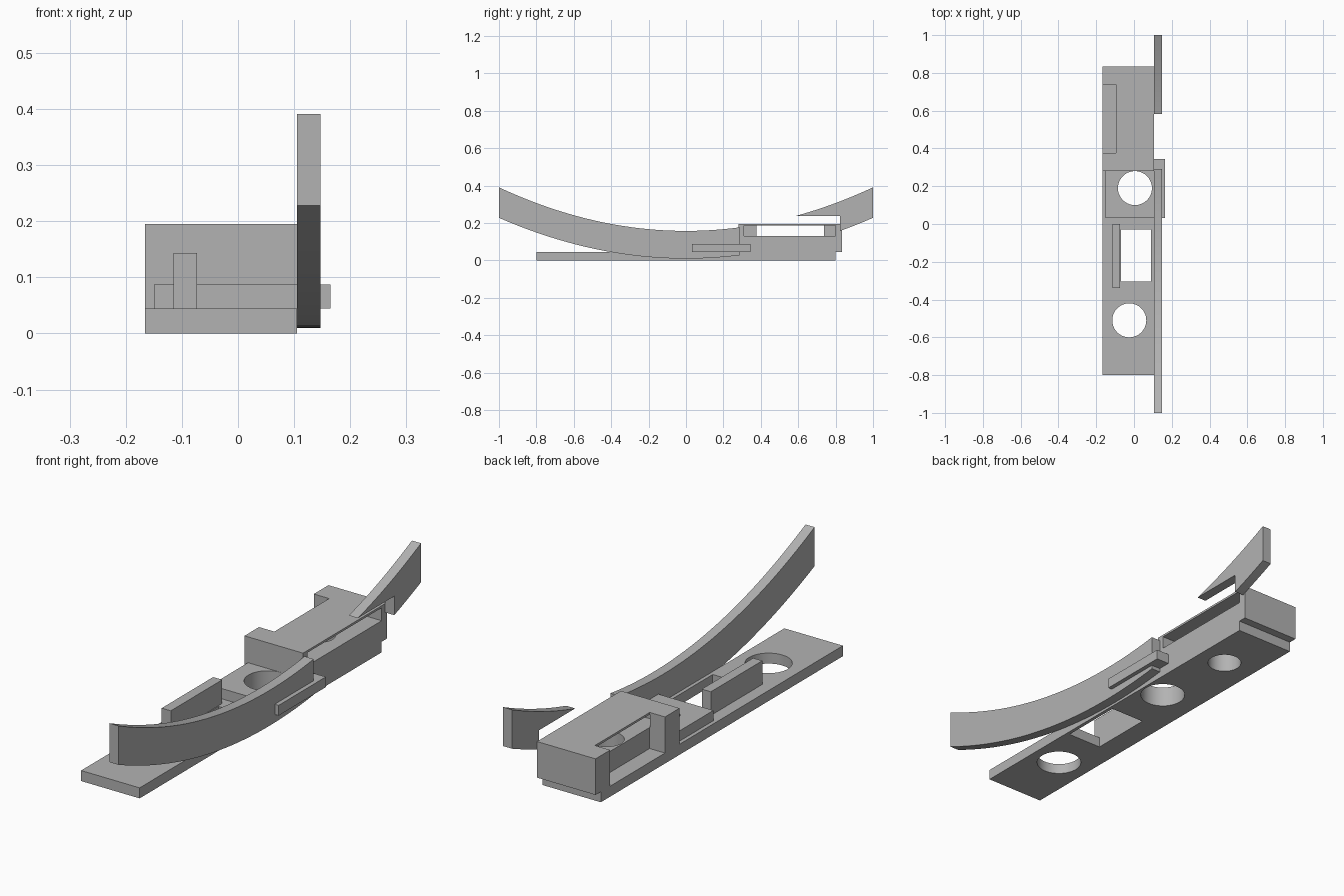
import bpy
import bmesh
from mathutils import Matrix, Vector

cube = bpy.data.objects.get("Cube")
if cube:
    bpy.data.objects.remove(cube, do_unlink=True)

grey = bpy.data.materials.new("plain grey")
grey.use_nodes = True
colour = (0.45, 0.45, 0.45, 1)
grey.diffuse_color = colour
grey.node_tree.nodes["Principled BSDF"].inputs["Base Color"].default_value = colour


def finish(name, bm):
    bmesh.ops.recalc_face_normals(bm, faces=bm.faces)
    mesh = bpy.data.meshes.new(name)
    bm.to_mesh(mesh)
    bm.free()
    mesh.materials.append(grey)
    obj = bpy.data.objects.new(name, mesh)
    bpy.context.collection.objects.link(obj)
    return obj


def box(name, x, y, z):
    bm = bmesh.new()
    lo, hi = Vector((x[0], y[0], z[0])), Vector((x[1], y[1], z[1]))
    matrix = Matrix.Translation((lo + hi) / 2) @ Matrix.Diagonal((*(hi - lo), 1))
    bmesh.ops.create_cube(bm, size=1, matrix=matrix)
    return finish(name, bm)


def cylinder(name, x, y, radius, z):
    bm = bmesh.new()
    bmesh.ops.create_cone(bm, cap_ends=True, segments=64, radius1=radius, radius2=radius,
                          depth=z[1] - z[0],
                          matrix=Matrix.Translation((x, y, sum(z) / 2)))
    return finish(name, bm)


def cut(obj, *cutters):
    bpy.context.view_layer.objects.active = obj
    for cutter in cutters:
        mod = obj.modifiers.new("cut", 'BOOLEAN')
        mod.operation = 'DIFFERENCE'
        mod.solver = 'EXACT'
        mod.object = cutter
        bpy.ops.object.modifier_apply(modifier=mod.name)
        bpy.data.objects.remove(cutter, do_unlink=True)


def smooth(obj):
    bpy.ops.object.select_all(action='DESELECT')
    obj.select_set(True)
    bpy.context.view_layer.objects.active = obj
    bpy.ops.object.shade_smooth_by_angle(angle=0.5)


LEFT, RIGHT = 0.105, -0.166   # side faces of the body
FLOOR = 0.044                 # top of the base plate

# Base plate with three round holes and one rectangular slot
base = box("base_plate", (RIGHT, LEFT), (-0.8, 0.8), (0, FLOOR))
cut(base,
    cylinder("front_hole", -0.025, -0.51, 0.09, (-0.1, 0.1)),
    box("trigger_slot", (-0.07, 0.09), (-0.305, -0.03), (-0.1, 0.1)),
    cylinder("middle_hole", 0.005, 0.19, 0.09, (-0.1, 0.1)),
    cylinder("rear_hole", -0.02, 0.555, 0.068, (-0.1, 0.1)))
smooth(base)

# Cross plate that sticks out past the curved strip
cross = box("cross_plate", (-0.15, 0.165), (0.033, 0.345), (FLOOR, 0.087))
cut(cross, cylinder("middle_hole", 0.005, 0.19, 0.09, (-0.1, 0.2)))
smooth(cross)

# Upright rib beside the slot
box("upright_rib", (-0.115, -0.073), (-0.34, 0), (FLOOR, 0.143))

# Rear housing: side notch, flat chamber open to the left, hole below
housing = box("rear_housing", (RIGHT, LEFT), (0.28, 0.835), (FLOOR, 0.195))
cut(housing,
    box("side_notch", (-0.3, -0.095), (0.376, 0.738), (FLOOR - 0.02, 0.3)),
    box("flat_chamber", (-0.097, 0.2), (0.311, 0.8), (0.132, 0.186)),
    cylinder("rear_hole", -0.02, 0.555, 0.068, (0, 0.15)))
smooth(housing)

# Curved strip along the left side, cut away around the housing
bm = bmesh.new()
steps = [i / 24 - 1 for i in range(49)]
outline = [(y, 0.01 + 0.218 * y * y) for y in steps]
outline += [(y, 0.158 + 0.233 * y * y) for y in reversed(steps)]
face = bm.faces.new([bm.verts.new((LEFT, y, z)) for y, z in outline])
side = bmesh.ops.extrude_face_region(bm, geom=[face])
moved = [v for v in side["geom"] if isinstance(v, bmesh.types.BMVert)]
bmesh.ops.translate(bm, verts=moved, vec=(0.042, 0, 0))
strip = finish("curved_strip", bm)
cut(strip, box("housing_gap", (0, 0.3), (0.29, 0.823), (-0.1, 0.237)))
smooth(strip)
